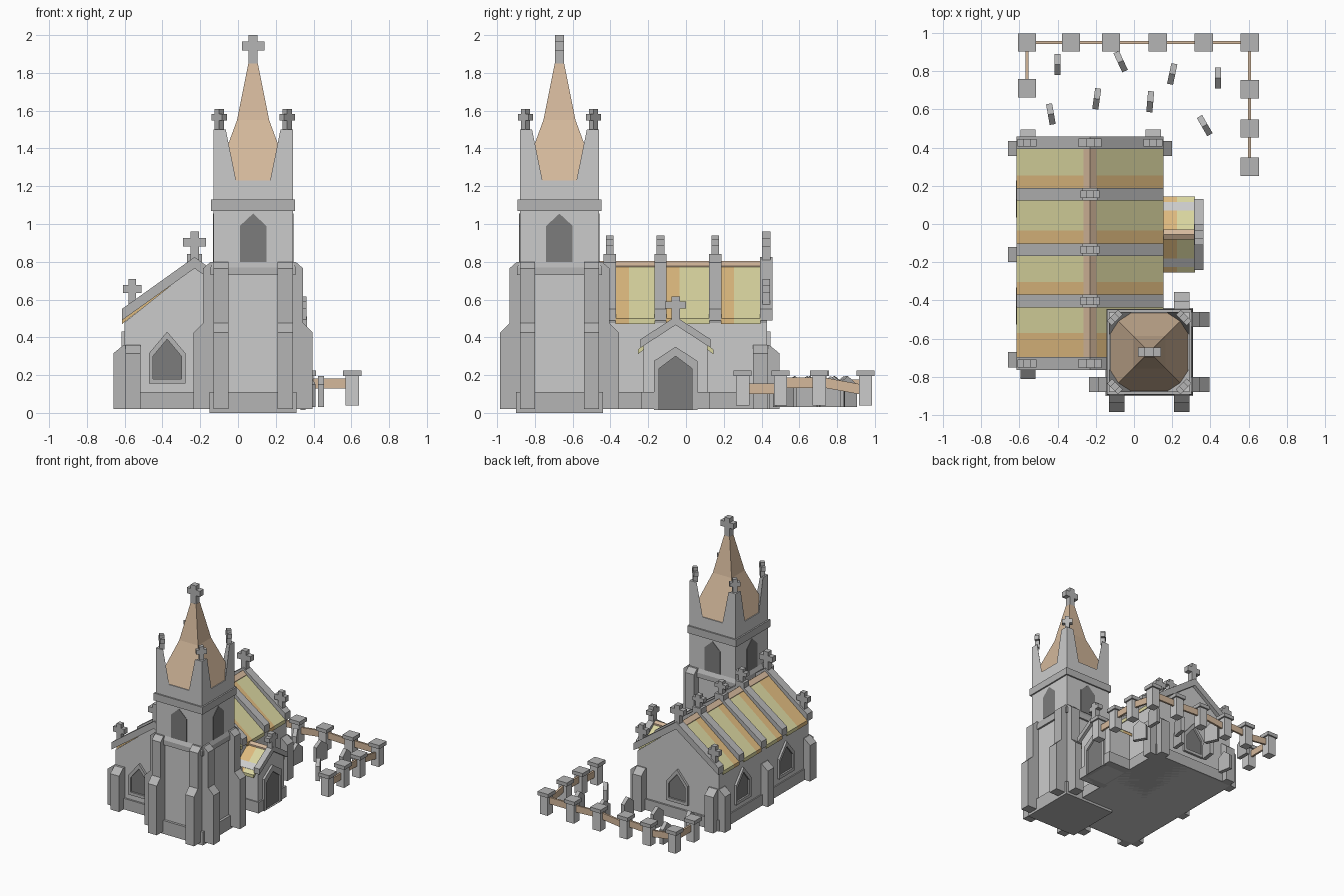
import bpy, bmesh, math
from mathutils import Vector

if "Cube" in bpy.data.objects:
    bpy.data.objects.remove(bpy.data.objects["Cube"])


def mat(name, r, g, b):
    m = bpy.data.materials.new(name)
    m.diffuse_color = (r, g, b, 1)
    m.use_nodes = True
    m.node_tree.nodes["Principled BSDF"].inputs["Base Color"].default_value = m.diffuse_color
    return m


WALL = mat("wall_stone", .70, .70, .70)
TRIM = mat("trim_stone", .46, .46, .46)
DARK = mat("dark_opening", .20, .20, .20)
YELLOW = mat("roof_yellow", .70, .67, .35)
ORANGE = mat("roof_orange", .73, .49, .21)
BROWN = mat("brown_wood", .66, .48, .33)


def finish(name, bm, m):
    bmesh.ops.recalc_face_normals(bm, faces=bm.faces[:])
    me = bpy.data.meshes.new(name)
    bm.to_mesh(me)
    bm.free()
    me.materials.append(m)
    ob = bpy.data.objects.new(name, me)
    bpy.context.collection.objects.link(ob)
    return ob


def prism(name, polys, axis, a, b, m):
    """Extrude 2D polygons along an axis from a to b."""
    put = {'x': lambda t, p: (t, p[0], p[1]), 'y': lambda t, p: (p[0], t, p[1]),
           'z': lambda t, p: (p[0], p[1], t)}[axis]
    bm = bmesh.new()
    for poly in polys:
        lo = [bm.verts.new(put(a, p)) for p in poly]
        hi = [bm.verts.new(put(b, p)) for p in poly]
        bm.faces.new(lo)
        bm.faces.new(hi)
        n = len(poly)
        for i in range(n):
            j = (i + 1) % n
            bm.faces.new((lo[i], lo[j], hi[j], hi[i]))
    return finish(name, bm, m)


def rect(x0, x1, y0, y1):
    return [(x0, y0), (x1, y0), (x1, y1), (x0, y1)]


def box(name, x0, x1, y0, y1, z0, z1, m):
    return prism(name, [rect(x0, x1, y0, y1)], 'z', z0, z1, m)


def hull(name, pts, m):
    bm = bmesh.new()
    for p in pts:
        bm.verts.new(p)
    bmesh.ops.convex_hull(bm, input=bm.verts[:])
    return finish(name, bm, m)


def pent(c, w, z0, zs, zt):
    return [(c - w, z0), (c + w, z0), (c + w, zs), (c, zt), (c - w, zs)]


def chevron(c, h, ze, zr, t):
    return [[(c + s * h, ze), (c, zr), (c, zr + t), (c + s * h, ze + t)] for s in (-1, 1)]


def opening(name, outer, inner, axis, wall, out):
    """Stone frame ring with a dark pane set inside it."""
    n = len(outer)
    ring = [[outer[i], outer[(i + 1) % n], inner[(i + 1) % n], inner[i]] for i in range(n)]
    prism(name + "_frame", ring, axis, wall - out * .01, wall + out * .018, TRIM)
    prism(name + "_pane", [inner], axis, wall - out * .01, wall + out * .004, DARK)


def cross(x, y, z, h, w, t, rot=0, name="cross"):
    """Stone cross with arms along x before rotation."""
    s = t / 2
    polys = [rect(-s, s, 0, h), rect(-w / 2, -s, h * .48, h * .78), rect(s, w / 2, h * .48, h * .78)]
    ob = prism(name, polys, 'y', -s, s, TRIM)
    ob.location = (x, y, z)
    ob.rotation_euler.z = rot


def buttress(name, x, y, rot, profile):
    ob = prism(name, [profile], 'y', -.04, .04, TRIM)
    ob.location = (x, y, 0)
    ob.rotation_euler.z = rot


# nave body and plinth
NX = -.23
prism("nave_walls", [pent(NX, .37, .02, .48, .775)], 'y', -.735, .43, WALL)
box("nave_plinth", -.61, .15, -.75, .445, .02, .11, TRIM)

# nave roof: orange and yellow strips between stone ribs
ribs = [-.73, -.403, -.135, .155, .425]
for i in range(4):
    a, b = ribs[i] + .03, ribs[i + 1] - .03
    mid = a + (.13 if i == 0 else .07)
    prism("roof_orange_strip", chevron(NX, .385, .47, .77, .03), 'y', a, mid, ORANGE)
    prism("roof_yellow_strip", chevron(NX, .385, .47, .77, .03), 'y', mid, b, YELLOW)
    prism("ridge_cap", chevron(NX, .035, .755, .782, .022), 'y', a, b, BROWN)
for i, y in enumerate(ribs):
    end = i in (0, 4)
    prism("gable_coping" if end else "roof_rib", chevron(NX, .385, .49, .765, .06), 'y', y - .033, y + .033, TRIM)
    if end:
        cross(NX, y, .81, .15, .12, .045)
    else:
        box("rib_cap", NX - .04, NX + .04, y - .033, y + .033, .78, .84, TRIM)
        cross(NX, y, .835, .105, .10, .04)
for x, y in ((-.56, -.73), (-.56, .425), (.10, .425)):
    cross(x, y, .565, .145, .10, .04)

# nave buttresses
low = [(-.03, .02), (.055, .02), (.055, .315), (0, .36), (-.03, .36)]
for x, y, r in ((-.605, -.71, 180), (-.605, -.16, 180), (-.605, .395, 180), (.145, .395, 0),
                (-.555, -.755, -90), (-.555, .44, 90), (.10, .44, 90)):
    buttress("nave_buttress", x, y, math.radians(r), low)

# nave windows
for c, axis, wall, out in ((-.375, 'y', -.735, -1), (NX, 'y', .43, 1), (.13, 'x', -.6, -1), (-.43, 'x', -.6, -1)):
    opening("nave_window", pent(c, .097, .155, .315, .43), pent(c, .075, .18, .30, .39), axis, wall, out)

# porch
PY = -.055
prism("porch_walls", [pent(PY, .17, .02, .36, .485)], 'x', .12, .34, WALL)
box("porch_plinth", .12, .352, PY - .18, PY - .115, .02, .11, TRIM)
box("porch_plinth", .12, .352, PY + .115, PY + .18, .02, .11, TRIM)
prism("porch_roof_orange", chevron(PY, .2, .31, .465, .025), 'x', .08, .225, ORANGE)
prism("porch_roof_yellow", chevron(PY, .2, .31, .465, .025), 'x', .225, .32, YELLOW)
prism("porch_ridge_cap", chevron(PY, .025, .465, .48, .018), 'x', .08, .32, BROWN)
prism("porch_coping", chevron(PY, .185, .345, .465, .045), 'x', .315, .365, TRIM)
opening("porch_door", pent(PY, .115, .015, .275, .35), pent(PY, .087, .018, .235, .30), 'x', .34, 1)
cross(.34, PY, .495, .12, .11, .045, math.pi / 2)

# tower
TX, TY, H = .08, -.67, .21


def tbox(name, h, z0, z1, m):
    return box(name, TX - h, TX + h, TY - h, TY + h, z0, z1, m)


tbox("tower_walls", H, .01, 1.23, WALL)
tbox("tower_plinth", H + .02, 0, .11, TRIM)
for z0, z1, a, b in ((.73, .77, .225, .225), (.77, .80, .225, .21)):
    hull("tower_lower_band", [(TX + sx * h, TY + sy * h, z) for h, z in ((a, z0), (b, z1))
                              for sx in (-1, 1) for sy in (-1, 1)], TRIM)
tbox("tower_upper_band", H + .012, 1.07, 1.13, TRIM)

# stepped tower buttresses
tall = [(-.03, .02), (.105, .02), (.105, .425), (.055, .475), (.055, .765), (.015, .80), (-.03, .80)]
for k in range(4):
    a = k * math.pi / 2
    for s in (-1, 1):
        d = Vector((round(math.cos(a)), round(math.sin(a))))
        p = Vector((TX, TY)) + d * H + Vector((-d.y, d.x)) * s * .17
        if (k == 1 and s == 1) or (k == 2 and s == -1):
            continue  # buried in the nave
        buttress("tower_buttress", p.x, p.y, a, tall)

# belfry openings on all four sides
for s in (-1, 1):
    prism("belfry_opening", [pent(TX, .07, .80, .99, 1.055)], 'y', TY + s * .2, TY + s * (H + .003), DARK)
    prism("belfry_opening", [pent(TY, .07, .80, .99, 1.055)], 'x', TX + s * .2, TX + s * (H + .003), DARK)

# corner pinnacles with crosses
for sx in (-1, 1):
    for sy in (-1, 1):
        pts = []
        for leg, z in ((.12, 1.23), (.065, 1.5)):
            pts += [(TX + sx * (H - u), TY + sy * (H - v), z) for u, v in ((0, 0), (leg, 0), (0, leg))]
        hull("corner_pinnacle", pts, WALL)
        cross(TX + sx * .18, TY + sy * .18, 1.49, .12, .08, .035, -sx * sy * math.pi / 4)

# two-slope spire
for (r0, z0), (r1, z1) in (((.203, 1.23), (.085, 1.55)), ((.085, 1.55), (.025, 1.85))):
    hull("spire", [(TX + sx * r, TY + sy * r, z) for r, z in ((r0, z0), (r1, z1))
                   for sx in (-1, 1) for sy in (-1, 1)], BROWN)
cross(TX, TY, 1.845, .155, .12, .048)

# churchyard fence
posts = [(-.56, .71), (-.56, .95), (-.33, .95), (-.12, .95), (.125, .95), (.365, .95),
         (.605, .95), (.605, .705), (.605, .50), (.605, .30)]
for x, y in posts:
    box("fence_post", x - .035, x + .035, y - .035, y + .035, .04, .2, WALL)
    box("fence_post_cap", x - .048, x + .048, y - .048, y + .048, .195, .225, TRIM)
heights = [(.15, .15), (.16, .13), (.15, .16), (.13, .16), (.16, .15), (.155, .155), (.12, .165), (.16, .16), (.128, .128)]
for (x0, y0), (x1, y1), (za, zb) in zip(posts, posts[1:], heights):
    o = Vector((y1 - y0, x0 - x1)).normalized() * .008
    hull("fence_rail", [(x + s * o.x, y + s * o.y, z + dz) for x, y, z in ((x0, y0, za), (x1, y1, zb))
                        for s in (-1, 1) for dz in (-.027, .027)], BROWN)

# gravestones
for x, y, r in ((-.40, .835, 0), (-.07, .85, 25), (.20, .785, -12), (.44, .765, 0),
                (-.435, .575, 10), (-.195, .655, -8), (.085, .64, -5), (.37, .515, 30)):
    g = prism("gravestone", [pent(0, .055, .03, .15, .195)], 'x', -.016, .016, TRIM)
    g.location = (x, y, 0)
    g.rotation_euler.z = math.radians(r)
